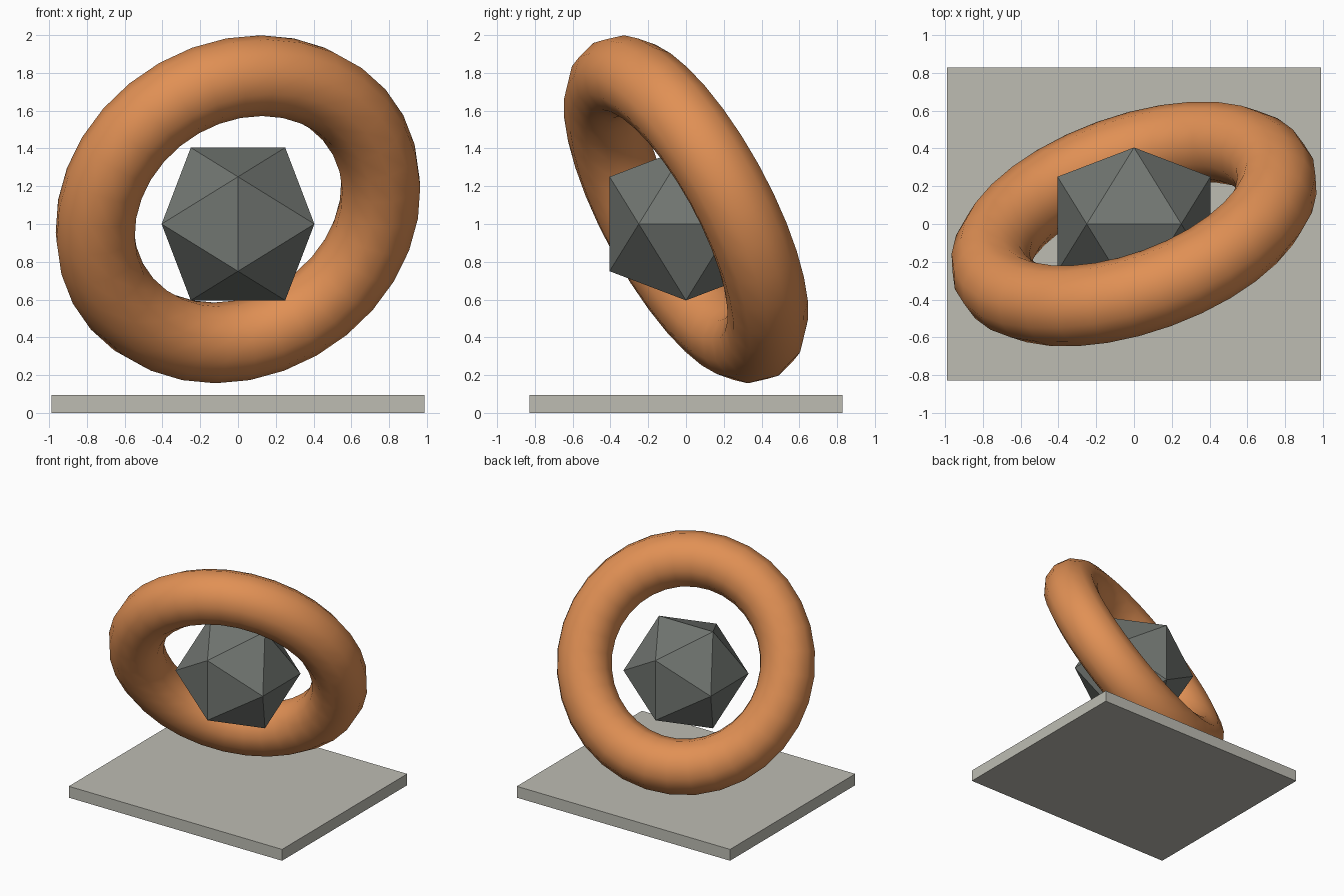
import bpy, bmesh, math

if "Cube" in bpy.data.objects:
    bpy.data.objects.remove(bpy.data.objects["Cube"])


def material(name, rgb):
    m = bpy.data.materials.new(name)
    m.diffuse_color = (*rgb, 1.0)
    m.use_nodes = True
    m.node_tree.nodes["Principled BSDF"].inputs["Base Color"].default_value = m.diffuse_color
    return m


orange = material("orange", (0.75, 0.28, 0.09))
dark_grey = material("dark grey", (0.165, 0.18, 0.165))
stone = material("pale stone", (0.51, 0.505, 0.45))

# flat base slab
bpy.ops.mesh.primitive_cube_add(size=1, location=(0, 0, 0.0475))
base = bpy.context.object
base.name = "base_slab"
base.scale = (1.976, 1.656, 0.095)
base.data.materials.append(stone)

# tilted smooth ring
bpy.ops.mesh.primitive_torus_add(
    major_radius=0.794, minor_radius=0.214, major_segments=32, minor_segments=12,
    location=(0, 0, 1.078), rotation=(math.radians(-63), 0, math.radians(20)))
ring = bpy.context.object
ring.name = "ring"
ring.data.materials.append(orange)
bpy.ops.object.shade_smooth()

# flat-faced icosahedron: hull of three golden rectangles
a, b = 0.25, 0.4045
bm = bmesh.new()
for s in (-a, a):
    for t in (-b, b):
        for co in ((s, 0, t), (0, t, s), (t, s, 0)):
            bm.verts.new(co)
bmesh.ops.convex_hull(bm, input=bm.verts[:])
bmesh.ops.recalc_face_normals(bm, faces=bm.faces[:])
mesh = bpy.data.meshes.new("core")
bm.to_mesh(mesh)
bm.free()
mesh.materials.append(dark_grey)
core = bpy.data.objects.new("core", mesh)
core.location = (0, 0, 1.0)
bpy.context.collection.objects.link(core)
